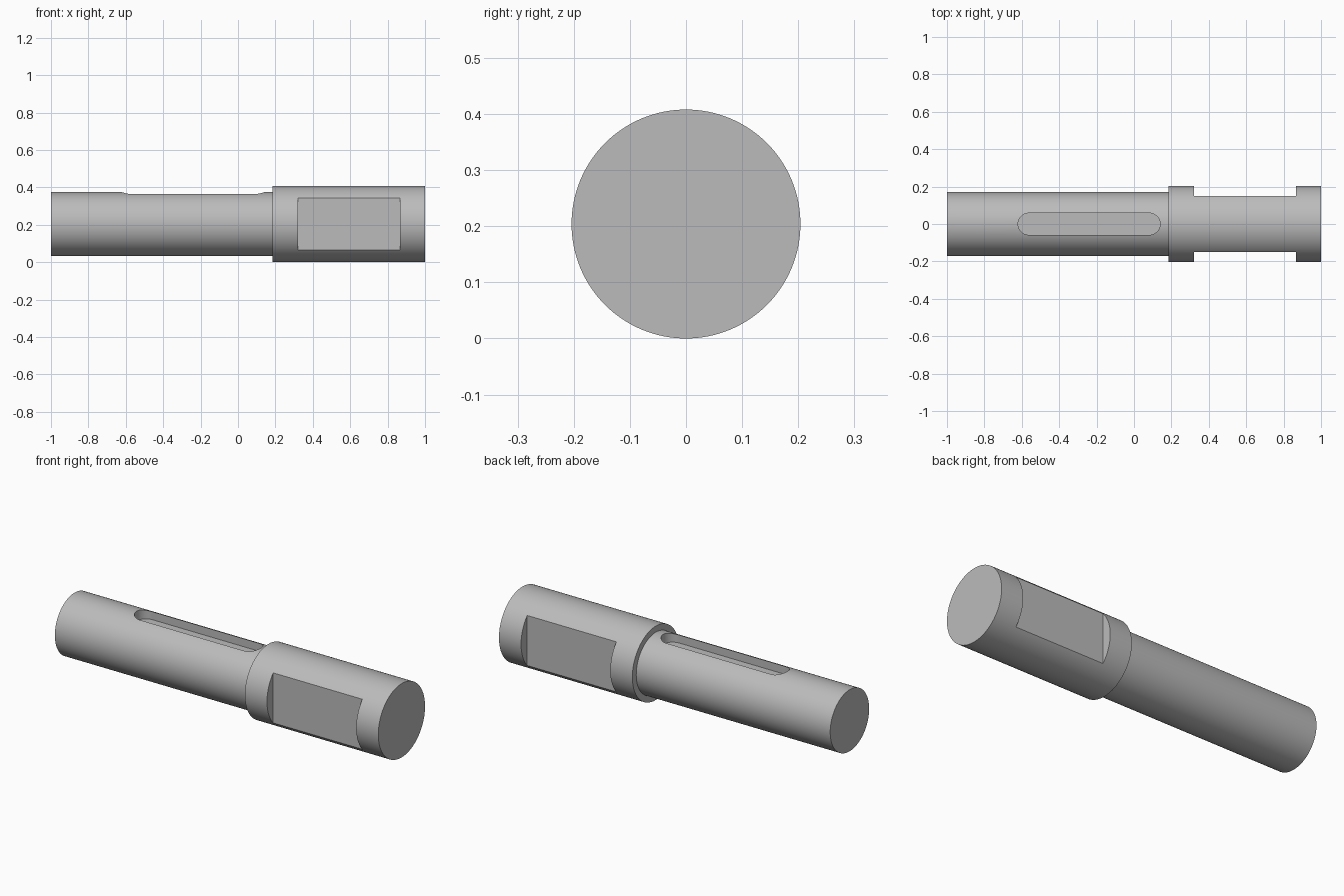
import bpy
import bmesh
from math import cos, sin, pi

cube = bpy.data.objects.get("Cube")
if cube:
    bpy.data.objects.remove(cube, do_unlink=True)

R_BIG, R_SMALL, SHOULDER = 0.204, 0.17, 0.185
AXIS_Z = R_BIG
SEGMENTS = 128

steel = bpy.data.materials.new("grey_steel")
steel.use_nodes = True
steel.diffuse_color = (0.5, 0.5, 0.5, 1)
steel.node_tree.nodes["Principled BSDF"].inputs["Base Color"].default_value = (0.5, 0.5, 0.5, 1)


def add_object(name, bm):
    bmesh.ops.recalc_face_normals(bm, faces=bm.faces)
    mesh = bpy.data.meshes.new(name)
    bm.to_mesh(mesh)
    bm.free()
    mesh.materials.append(steel)
    obj = bpy.data.objects.new(name, mesh)
    bpy.context.collection.objects.link(obj)
    return obj


def lathe_x(name, profile):
    """Closed turned body from (x, radius) pairs."""
    bm = bmesh.new()
    angles = [2 * pi * i / SEGMENTS for i in range(SEGMENTS)]
    rings = [[bm.verts.new((x, r * cos(a), AXIS_Z + r * sin(a))) for a in angles]
             for x, r in profile]
    for a, b in zip(rings, rings[1:]):
        for i in range(SEGMENTS):
            j = (i + 1) % SEGMENTS
            bm.faces.new((a[i], a[j], b[j], b[i]))
    bm.faces.new(rings[0])
    bm.faces.new(rings[-1])
    return add_object(name, bm)


def prism_z(name, outline, z0, z1):
    """Upright prism over an (x, y) outline."""
    bm = bmesh.new()
    base = bm.faces.new([bm.verts.new((x, y, z0)) for x, y in outline])
    top = bmesh.ops.extrude_face_region(bm, geom=[base])["geom"]
    for v in top:
        if isinstance(v, bmesh.types.BMVert):
            v.co.z = z1
    return add_object(name, bm)


def cut(body, cutter):
    mod = body.modifiers.new("cut", "BOOLEAN")
    mod.operation = "DIFFERENCE"
    mod.solver = "EXACT"
    mod.object = cutter
    bpy.context.view_layer.objects.active = body
    bpy.ops.object.modifier_apply(modifier=mod.name)
    bpy.data.objects.remove(cutter, do_unlink=True)


# Stepped shaft
shaft = lathe_x("stepped_shaft", [(-1, R_SMALL), (SHOULDER, R_SMALL),
                                  (SHOULDER, R_BIG), (1, R_BIG)])

# Wrench flats on both sides of the thick end
for side in (-1, 1):
    flat = [(0.32, side * 0.15), (0.865, side * 0.15), (0.865, side * 0.3), (0.32, side * 0.3)]
    cut(shaft, prism_z("flat_cutter", flat, -0.1, 0.5))

# Round-ended keyway along the top of the thin end
KEY_R, KEY_FLOOR, STEPS = 0.058, 0.32, 24
slot = []
for centre, start in ((0.14 - KEY_R, -pi / 2), (-0.62 + KEY_R, pi / 2)):
    for i in range(STEPS + 1):
        a = start + pi * i / STEPS
        slot.append((centre + KEY_R * cos(a), KEY_R * sin(a)))
cut(shaft, prism_z("keyway_cutter", slot, KEY_FLOOR, 0.5))

# Smooth turned surfaces, crisp machined edges
bpy.ops.object.select_all(action="DESELECT")
shaft.select_set(True)
bpy.context.view_layer.objects.active = shaft
bpy.ops.object.shade_smooth_by_angle(angle=pi / 9)
